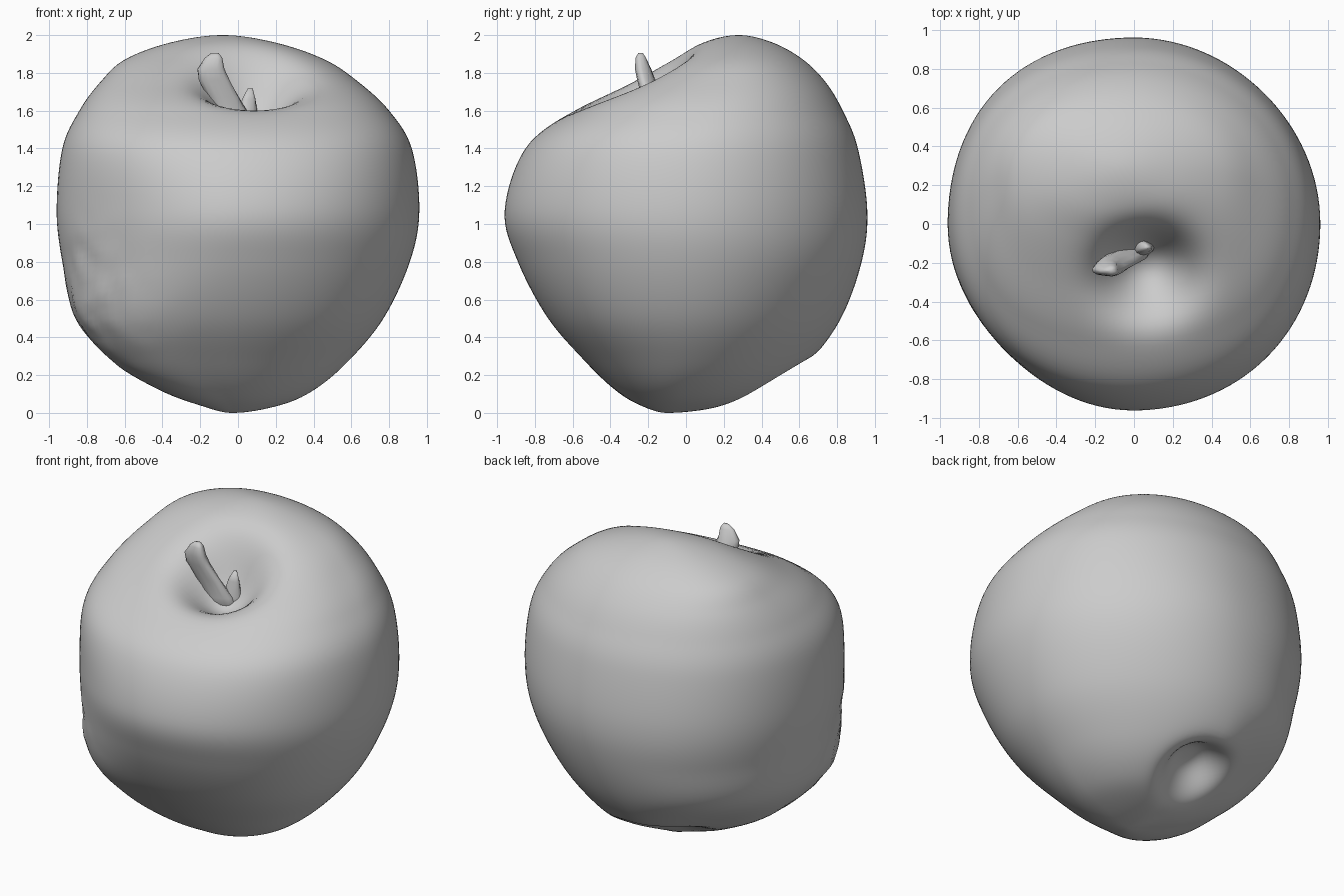
import bpy, bmesh, math
from mathutils import Vector, noise

if "Cube" in bpy.data.objects:
    bpy.data.objects.remove(bpy.data.objects["Cube"], do_unlink=True)

grey = bpy.data.materials.new("plain grey")
grey.use_nodes = True
colour = (0.6, 0.6, 0.6, 1)
grey.diffuse_color = colour
grey.node_tree.nodes["Principled BSDF"].inputs["Base Color"].default_value = colour


def skin(name, rings, bottom, top):
    """Join a stack of closed rings and close both ends to a point."""
    bm = bmesh.new()
    loops = [[bm.verts.new(p) for p in ring] for ring in rings]
    n = len(loops[0])
    low, high = bm.verts.new(bottom), bm.verts.new(top)
    for i in range(n):
        j = (i + 1) % n
        for a, b in zip(loops, loops[1:]):
            bm.faces.new((a[i], a[j], b[j], b[i]))
        bm.faces.new((low, loops[0][j], loops[0][i]))
        bm.faces.new((high, loops[-1][i], loops[-1][j]))
    mesh = bpy.data.meshes.new(name)
    bm.to_mesh(mesh)
    bm.free()
    mesh.materials.append(grey)
    for face in mesh.polygons:
        face.use_smooth = True
    obj = bpy.data.objects.new(name, mesh)
    bpy.context.collection.objects.link(obj)
    return obj


def spline(values, i, t, mirrored=False):
    """Catmull-Rom value between samples i and i + 1."""
    def end(edge, inner):
        return inner if mirrored else 2 * edge - inner
    v = [end(values[0], values[1])] + values + [end(values[-1], values[-2])]
    a, b, c, d = v[i:i + 4]
    return b + 0.5 * t * (c - a + t * (2*a - 5*b + 4*c - d + t * (3*(b - c) + d - a)))


# Fruit outline: height, then right, left, front and back limits
heights = [0, .04, .12, .27, .5, .8, 1.07, 1.4, 1.6, 1.75, 1.87, 1.96, 2]
right = [-.03, -.2, -.41, -.66, -.86, -.93, -.96, -.93, -.84, -.73, -.6, -.36, -.08]
left = [-.03, .22, .4, .58, .77, .91, .96, .92, .8, .64, .46, .2, -.08]
front = [-.1, -.24, -.37, -.53, -.73, -.89, -.96, -.85, -.6, -.32, -.1, .08, .28]
back = [-.1, .22, .44, .65, .82, .93, .96, .91, .83, .74, .62, .46, .28]

# The base leans to the front right: section shift and fullness of each corner
shift = [.15, .15, .15, .1, .05, .02] + [0] * 7
back_left = [0, 0, 0, -.02, -.02, -.01, -.01] + [0] * 6
back_right = [-.18, -.18, -.18, -.13, 0, .02, .03] + [.03] * 6
front_right = [.18, .18, .18, .15, .08, 0, -.03, .02, .06, .08, .05, .02, 0]
front_left = [0, 0, 0, .01, .02, .01, .01, .03, .06, .08, .05, .02, 0]
STEPS, SIDES = 8, 128


def fruit_ring(i, t):
    z = spline(heights, i, t, True)
    x0, x1, y0, y1, lean = (spline(v, i, t) for v in (right, left, front, back, shift))
    cx = (x0 + x1) / 2 - lean * (x1 - x0) / 2
    cy = (y0 + y1) / 2 - lean * (y1 - y0) / 2
    corners = [spline(v, i, t) for v in (back_left, back_right, front_right, front_left)]
    ring = []
    for k in range(SIDES):
        a = math.tau * k / SIDES
        c, s = math.cos(a), math.sin(a)
        f = 1 + corners[4 * k // SIDES] * math.sin(2 * a) ** 2
        ring.append(Vector((cx + f * c * (x1 - cx if c > 0 else cx - x0),
                            cy + f * s * (y1 - cy if s > 0 else cy - y0), z)))
    return ring


# Hollows: centre, outward axis, push direction, radius, depth, steepness
hollows = [
    (Vector((.07, -.25, 1.76)), Vector((.05, -.42, .9)).normalized(),
     Vector((0, .25, -.97)), .23, .28, 2.3),
    (Vector((-.12, .43, .14)), Vector((-.15, .33, -.93)).normalized(),
     Vector((.12, -.3, .94)), .19, .2, 3),
]
bruise = Vector((-.8, -.45, .6))


def sculpt(p):
    q = p.copy()
    for centre, axis, push, radius, depth, power in hollows:
        off = p - centre
        along = off.dot(axis)
        if along > -0.5:
            d = (off - axis * along).length
            q += push * depth * math.exp(-(d / radius) ** power)
    # Dented skin on the front right
    patch = math.exp(-((p - bruise).length / .32) ** 2)
    outward = (p - Vector((0, 0, 1))).normalized()
    return q + outward * patch * 0.015 * noise.noise(p * 9)


rings = [[sculpt(p) for p in fruit_ring(i, s / STEPS)]
         for i in range(len(heights) - 1) for s in range(STEPS) if i + s > 0]
skin("fruit_body", rings,
     sculpt(Vector((right[0], front[0], 0))),
     sculpt(Vector((right[-1], front[-1], 2))))


def stalk(name, path, thickness):
    """Knobbly flattened stalk through (x, y, z, radius) points."""
    rings = []
    for x, y, z, r in path:
        ring = []
        for k in range(16):
            a = math.tau * k / 16
            w = r * (1 + 0.12 * math.sin(3 * a + 9 * z))
            ring.append((x + w * math.cos(a), y + thickness * w * math.sin(a), z))
        rings.append(ring)
    return skin(name, rings, path[0][:3], path[-1][:3])


# Stem and the small stub beside it
stalk("stem", [(0, -.14, 1.43, .1), (-.03, -.16, 1.56, .09), (-.08, -.19, 1.67, .08),
               (-.125, -.215, 1.76, .08), (-.14, -.23, 1.82, .07), (-.125, -.24, 1.88, .045),
               (-.12, -.24, 1.905, .02)], .6)
stalk("stem_stub", [(.04, -.12, 1.43, .08), (.045, -.12, 1.56, .055),
                    (.055, -.12, 1.66, .035), (.065, -.12, 1.72, .012)], .8)
